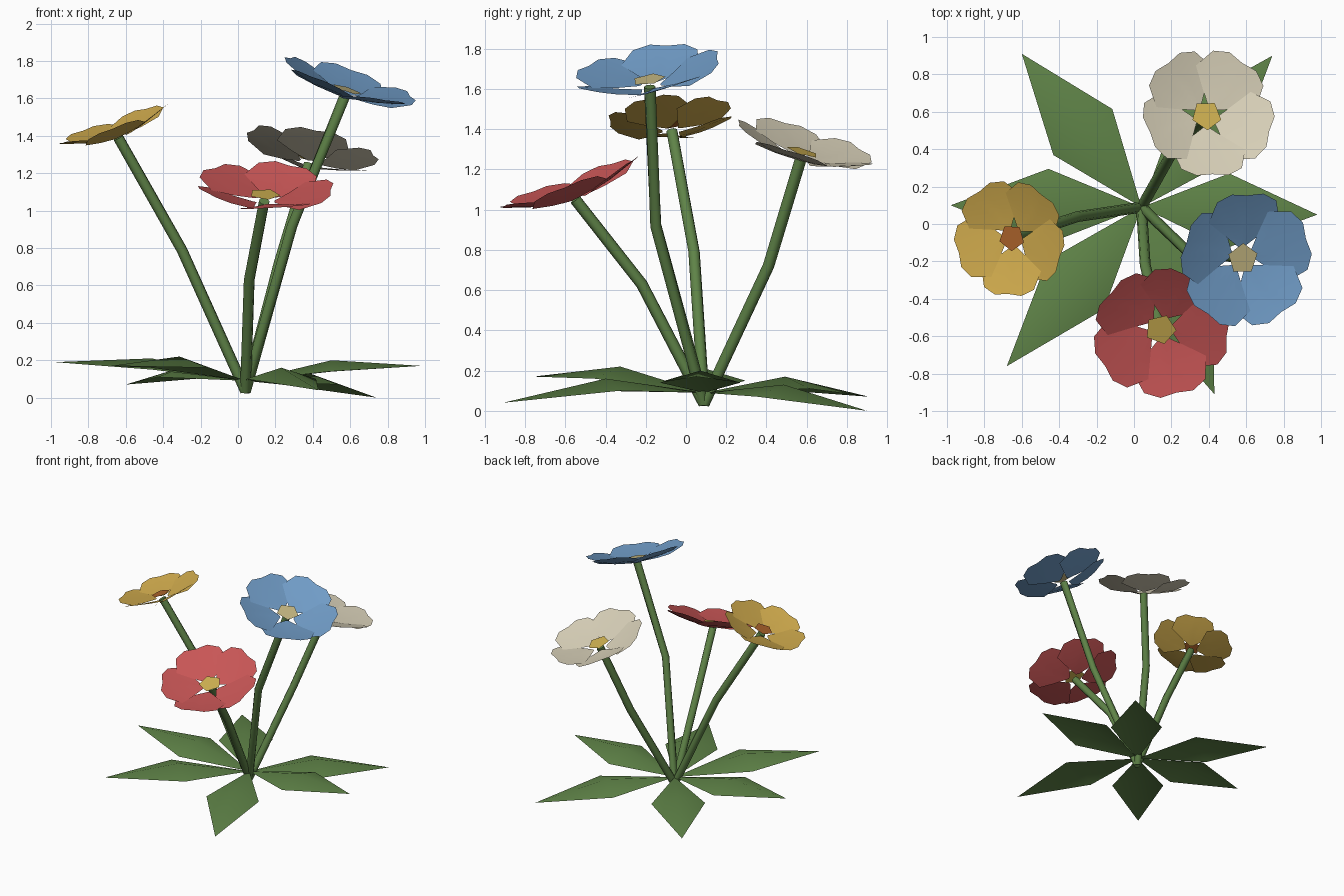
import bpy
import math
from mathutils import Vector, Matrix

cube = bpy.data.objects.get("Cube")
if cube:
    bpy.data.objects.remove(cube, do_unlink=True)


def material(name, r, g, b):
    """Flat material from display-space 0-255 values, stored as linear."""
    color = [(c / 255) ** 2.2 for c in (r, g, b)] + [1]
    mat = bpy.data.materials.new(name)
    mat.use_nodes = True
    mat.diffuse_color = color
    mat.node_tree.nodes["Principled BSDF"].inputs["Base Color"].default_value = color
    return mat


GREEN = material("leaf green", 95, 130, 73)
RED = material("petal red", 200, 87, 87)
BLUE = material("petal blue", 112, 155, 198)
YELLOW = material("petal yellow", 204, 167, 77)
CREAM = material("petal cream", 214, 206, 182)
GOLD = material("centre gold", 205, 175, 82)
PALE = material("centre pale", 198, 184, 130)
ORANGE = material("centre orange", 168, 97, 46)


def add_object(name, verts, faces, mat, smooth=0):
    mesh = bpy.data.meshes.new(name)
    mesh.from_pydata(verts, [], faces)
    mesh.materials.append(mat)
    obj = bpy.data.objects.new(name, mesh)
    bpy.context.collection.objects.link(obj)
    if smooth:
        bpy.ops.object.select_all(action="DESELECT")
        obj.select_set(True)
        bpy.context.view_layer.objects.active = obj
        bpy.ops.object.shade_smooth_by_angle(angle=math.radians(smooth))
    return obj


def polar(r, deg, z=0):
    a = math.radians(deg)
    return Vector((r * math.cos(a), r * math.sin(a), z))


def stem(name, path, radius=0.03, sides=8):
    """Tube through the path points, with capped ends."""
    verts, faces = [], []
    for i, p in enumerate(path):
        direction = path[min(i + 1, len(path) - 1)] - path[max(i - 1, 0)]
        turn = direction.to_track_quat("Z", "Y")
        verts += [p + turn @ polar(radius, 360 * k / sides) for k in range(sides)]
    for i in range(len(path) - 1):
        for k in range(sides):
            a, b = i * sides + k, i * sides + (k + 1) % sides
            faces.append((a, b, b + sides, a + sides))
    faces.append(tuple(reversed(range(sides))))
    faces.append(tuple(range(len(verts) - sides, len(verts))))
    add_object(name, verts, faces, GREEN, 50)


# Petal rim from its middle to its side: (angle, radius)
HALF_RIM = [(0, 0.95), (14, 1.0), (28, 0.97), (45, 0.77)]
ROWS = (0, 0.5, 1)


def petals(size, phase, place):
    """Five overlapping petals that are narrow at the base and cupped."""
    verts, faces = [], []
    for n in range(5):
        spin = Matrix.Rotation(math.radians(phase + 72 * n), 4, "Z")
        start = len(verts)
        for t in ROWS:
            for k in range(-3, 4):
                angle, r = HALF_RIM[abs(k)]
                s = k / 3
                rim = polar(r, math.copysign(angle, k))
                p = Vector((0.15, 0.03 * s, 0)).lerp(rim, t)
                d = p.length
                p.z = 0.27 * d ** 1.6 * (1 - 0.3 * s * s) + 0.03 * s * d
                verts.append(place @ (spin @ (p * size)))
        for row in range(len(ROWS) - 1):
            for k in range(6):
                a = start + row * 7 + k
                faces.append((a, a + 7, a + 8, a + 1))
    return verts, faces


def flower(name, top, mid, size, tip_angle, petal_mat, centre_mat):
    top, mid = Vector(top), Vector(mid)
    stem(name + "_stem", [ROOT, mid, top], 0.029)
    # The head leans outward, away from the root
    out = Vector((top.x - ROOT.x, top.y - ROOT.y, 0)).normalized()
    lean = Vector((0, 0, 1)).rotation_difference(out * 0.34 + Vector((0, 0, 0.94)))
    place = Matrix.Translation(top) @ lean.to_matrix().to_4x4()
    verts, faces = petals(size, tip_angle + 36, place)
    add_object(name + "_petals", verts, faces, petal_mat, 30)
    disc = [place @ polar(0.23 * size, tip_angle + 36 + 72 * k, 0.04) for k in range(5)]
    add_object(name + "_centre", disc, [tuple(range(5))], centre_mat)


def leaf(name, tip, ridge_z, half_width=0.2, drop=0.06):
    """Kite-shaped leaf folded along a raised midrib."""
    tip = Vector(tip)
    base = Vector((ROOT.x, ROOT.y, 0.09))
    ridge = base.lerp(tip, 0.49)
    ridge.z = ridge_z
    out = tip - base
    side = Vector((-out.y, out.x, 0)).normalized() * half_width
    low = Vector((0, 0, drop))
    verts = [base, ridge - side - low, tip, ridge + side - low, ridge]
    add_object(name, verts, [(0, 1, 4), (1, 2, 4), (2, 3, 4), (3, 0, 4)], GREEN, 40)


ROOT = Vector((0.04, 0.09, 0.035))

# Flowers
flower("red_flower", (0.14, -0.55, 1.05), (0.06, -0.22, 0.63), 0.37, 104, RED, GOLD)
flower("blue_flower", (0.57, -0.18, 1.61), (0.29, -0.15, 0.92), 0.37, 54, BLUE, PALE)
flower("yellow_flower", (-0.64, -0.07, 1.39), (-0.3, 0.04, 0.79), 0.315, 88, YELLOW, ORANGE)
flower("cream_flower", (0.38, 0.57, 1.25), (0.22, 0.41, 0.72), 0.36, 92, CREAM, GOLD)

# Leaves around the root
leaf("back_right_leaf", (-0.6, 0.91, 0.07), 0.17)
leaf("back_left_leaf", (0.74, 0.9, 0), 0.13)
leaf("left_leaf", (0.98, 0.05, 0.17), 0.2)
leaf("front_left_leaf", (0.43, -0.91, 0.04), 0.16)
leaf("front_right_leaf", (-0.68, -0.76, 0.17), 0.22)
leaf("right_leaf", (-0.98, 0.1, 0.19), 0.21)
